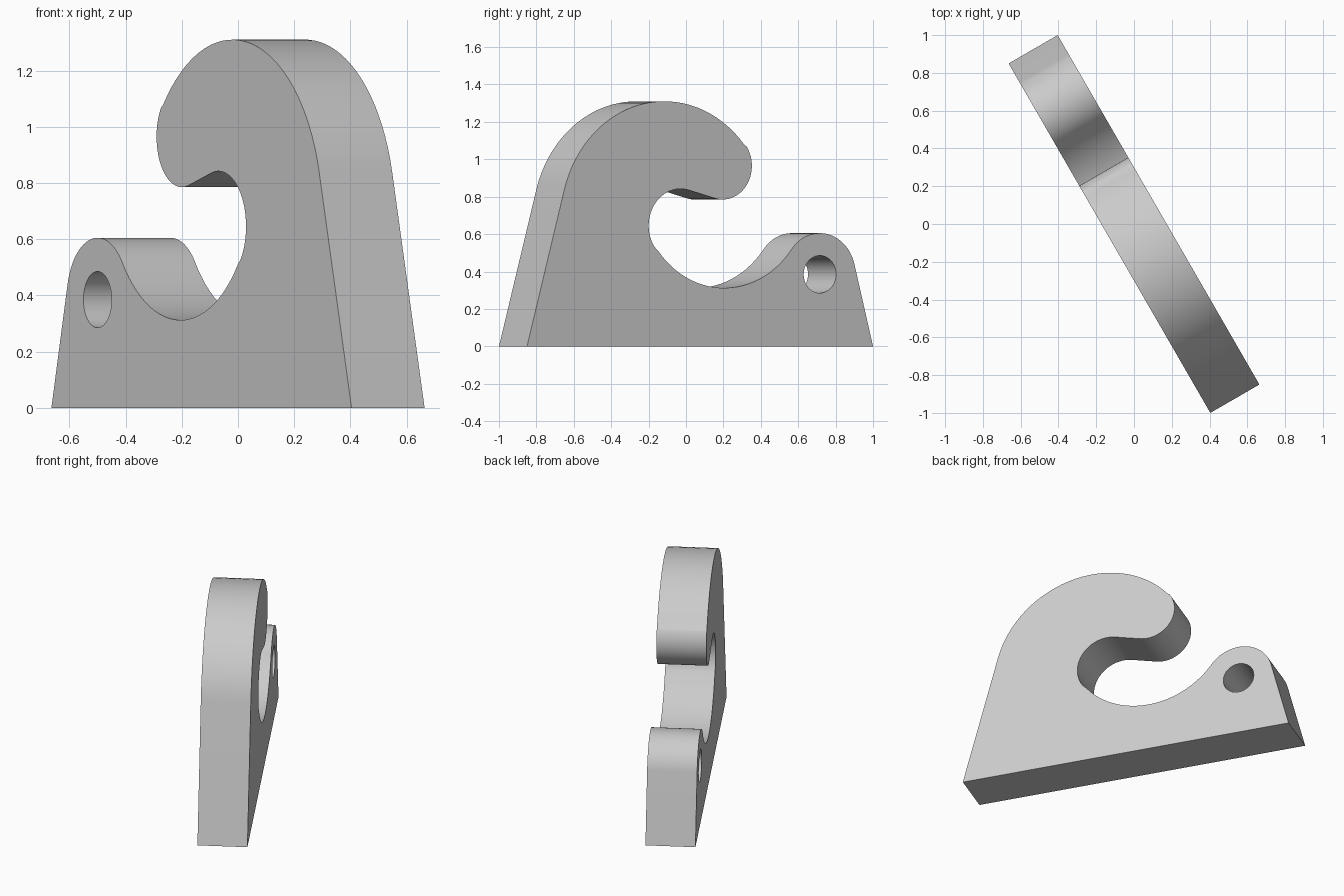
import bpy, bmesh
from math import acos, atan2, cos, pi, radians, sin, tau
from mathutils import Vector

cube = bpy.data.objects.get("Cube")
if cube:
    bpy.data.objects.remove(cube)

HALF_LENGTH, THICKNESS = 1.068, 0.30

# Circles of the outline: centre in the plate's plane, radius
crown = (Vector((0.22, 0.67)), 0.64)
tip = (Vector((-0.14, 0.965)), 0.18)
throat = (Vector((0.12, 0.645)), 0.197)
valley = (Vector((-0.15, 0.832)), 0.52)
lug = (Vector((-0.74, 0.385)), 0.22)
hole = (lug[0], 0.10)


def heading(a, b):
    d = b - a
    return atan2(d.y, d.x)


def arc(circle, start, end):
    centre, radius = circle
    n = max(6, round(abs(end - start) / radians(4)))
    angles = [start + (end - start) * i / n for i in range(n + 1)]
    return [centre + radius * Vector((cos(a), sin(a))) for a in angles]


def tangent_angle(point, circle, side):
    centre, radius = circle
    return heading(centre, point) + side * acos(radius / (point - centre).length)


# Angles where neighbouring curves meet tangentially
right_foot, left_foot = Vector((HALF_LENGTH, 0)), Vector((-HALF_LENGTH, 0))
crown_tip = heading(crown[0], tip[0])
gap = (tip[0] - throat[0]).length
lip = heading(throat[0], tip[0]) - acos((tip[1] + throat[1]) / gap)
throat_valley = heading(valley[0], throat[0])
valley_lug = heading(valley[0], lug[0])

outline = [right_foot]
outline += arc(crown, tangent_angle(right_foot, crown, 1), crown_tip)
outline += arc(tip, crown_tip, lip + pi)[1:]
outline += arc(throat, lip, throat_valley)
outline += arc(valley, throat_valley, valley_lug)[1:]
outline += arc(lug, valley_lug + pi, tangent_angle(left_foot, lug, -1) + tau)[1:]
outline.append(left_foot)

# Flat plate with a round hole, extruded to thickness
bm = bmesh.new()
edges = []
for loop in (outline, arc(hole, 0, tau)[:-1]):
    verts = [bm.verts.new((p.x, -THICKNESS / 2, p.y)) for p in loop]
    edges += [bm.edges.new((v, verts[i - 1])) for i, v in enumerate(verts)]
bmesh.ops.triangle_fill(bm, use_beauty=True, edges=edges, normal=(0, -1, 0))
extruded = bmesh.ops.extrude_face_region(bm, geom=bm.faces[:], use_keep_orig=True)
moved = [g for g in extruded["geom"] if isinstance(g, bmesh.types.BMVert)]
bmesh.ops.translate(bm, verts=moved, vec=(0, THICKNESS, 0))
bmesh.ops.recalc_face_normals(bm, faces=bm.faces[:])

mesh = bpy.data.meshes.new("hook_plate")
bm.to_mesh(mesh)
bm.free()
hook = bpy.data.objects.new("hook_plate", mesh)
bpy.context.collection.objects.link(hook)
hook.rotation_euler.z = radians(-60)

# Plain grey
grey = bpy.data.materials.new("light_grey")
grey.use_nodes = True
colour = (0.6, 0.6, 0.6, 1)
grey.diffuse_color = colour
grey.node_tree.nodes["Principled BSDF"].inputs["Base Color"].default_value = colour
mesh.materials.append(grey)

bpy.ops.object.select_all(action="DESELECT")
hook.select_set(True)
bpy.context.view_layer.objects.active = hook
bpy.ops.object.shade_smooth_by_angle(angle=radians(30))
